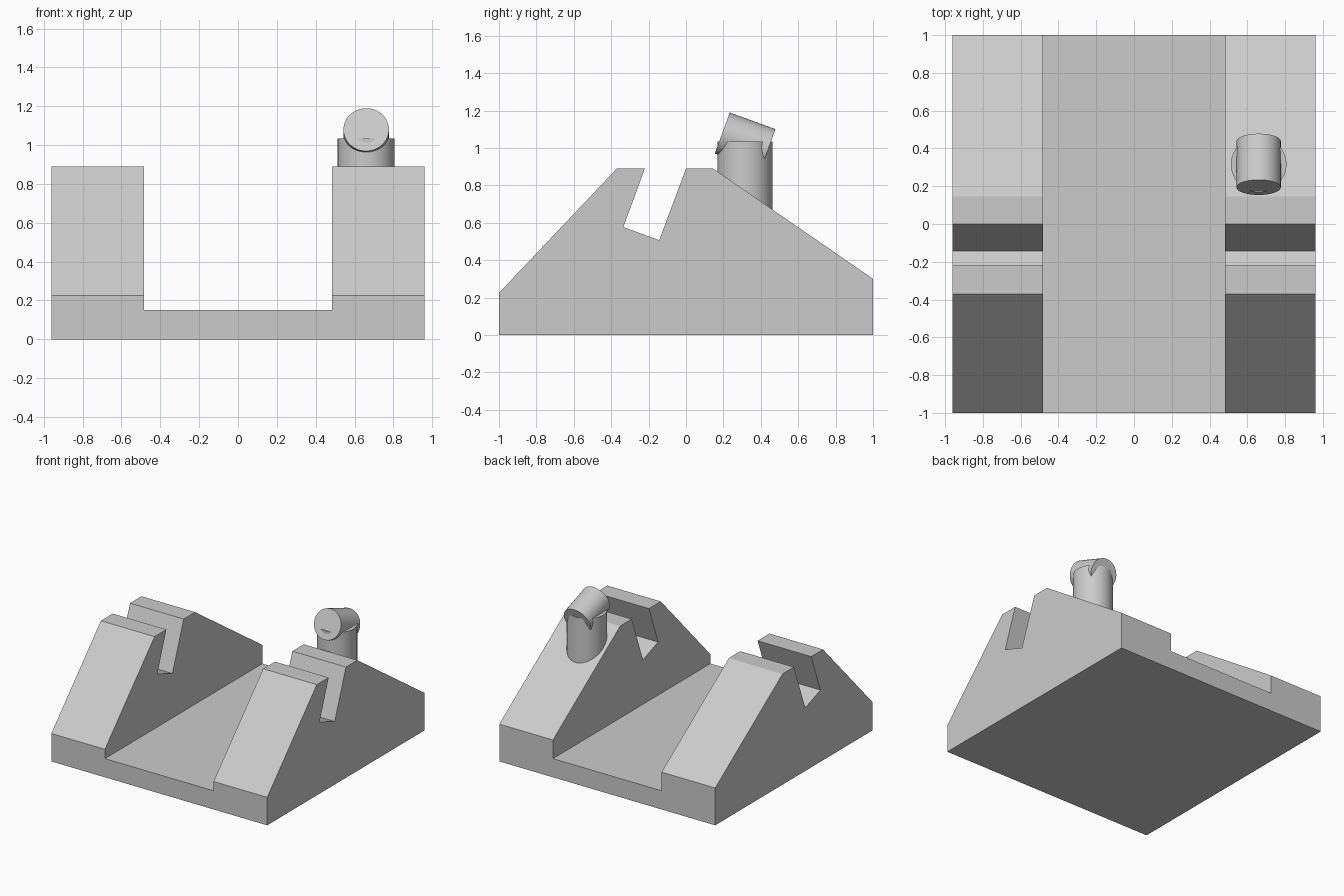
import bpy, bmesh, math

if "Cube" in bpy.data.objects:
    bpy.data.objects.remove(bpy.data.objects["Cube"], do_unlink=True)

GREY = (0.6, 0.6, 0.6, 1)
mat = bpy.data.materials.new("plain_grey")
mat.use_nodes = True
mat.diffuse_color = GREY
mat.node_tree.nodes["Principled BSDF"].inputs["Base Color"].default_value = GREY


def extrude_profile(name, profile, half_width):
    """Solid from a side profile of (y, z) points, extruded along x."""
    bm = bmesh.new()
    face = bm.faces.new([bm.verts.new((-half_width, y, z)) for y, z in profile])
    swept = bmesh.ops.extrude_face_region(bm, geom=[face])["geom"]
    moved = [v for v in swept if isinstance(v, bmesh.types.BMVert)]
    bmesh.ops.translate(bm, vec=(2 * half_width, 0, 0), verts=moved)
    bmesh.ops.recalc_face_normals(bm, faces=bm.faces)
    mesh = bpy.data.meshes.new(name)
    bm.to_mesh(mesh)
    bm.free()
    mesh.materials.append(mat)
    obj = bpy.data.objects.new(name, mesh)
    bpy.context.collection.objects.link(obj)
    return obj


def cylinder(name, radius, depth, centre, tilt=0):
    bpy.ops.mesh.primitive_cylinder_add(vertices=64, radius=radius, depth=depth,
                                        location=centre, rotation=(tilt, 0, 0))
    obj = bpy.context.object
    obj.name = name
    obj.data.materials.append(mat)
    bpy.ops.object.shade_smooth_by_angle(angle=math.radians(30))
    return obj


# Wedge block with the slanted slot in its ridge
block = extrude_profile("stand_block", [
    (-1, 0), (1, 0), (1, 0.3), (0.145, 0.89), (0, 0.89),
    (-0.143, 0.507), (-0.335, 0.577), (-0.22, 0.89), (-0.37, 0.89), (-1, 0.225)], 0.96)

# Channel down the middle leaves two ramps on a thin floor
cutter = extrude_profile("channel_cutter", [(-2, 0.15), (2, 0.15), (2, 2), (-2, 2)], 0.483)
cutter.hide_render = True
cut = block.modifiers.new("channel", "BOOLEAN")
cut.operation = "DIFFERENCE"
cut.solver = "EXACT"
cut.object = cutter
bpy.context.view_layer.objects.active = block
bpy.ops.object.modifier_apply(modifier=cut.name)
bpy.data.objects.remove(cutter, do_unlink=True)

# Upright post on the left ramp, with a tilted barrel centred on its top
POST_X, POST_Y, POST_TOP, POST_BASE = 0.66, 0.316, 1.035, 0.6
cylinder("post", 0.147, POST_TOP - POST_BASE,
         (POST_X, POST_Y, (POST_TOP + POST_BASE) / 2))
cylinder("tilted_barrel", 0.117, 0.26, (POST_X, POST_Y, POST_TOP), math.radians(70))
